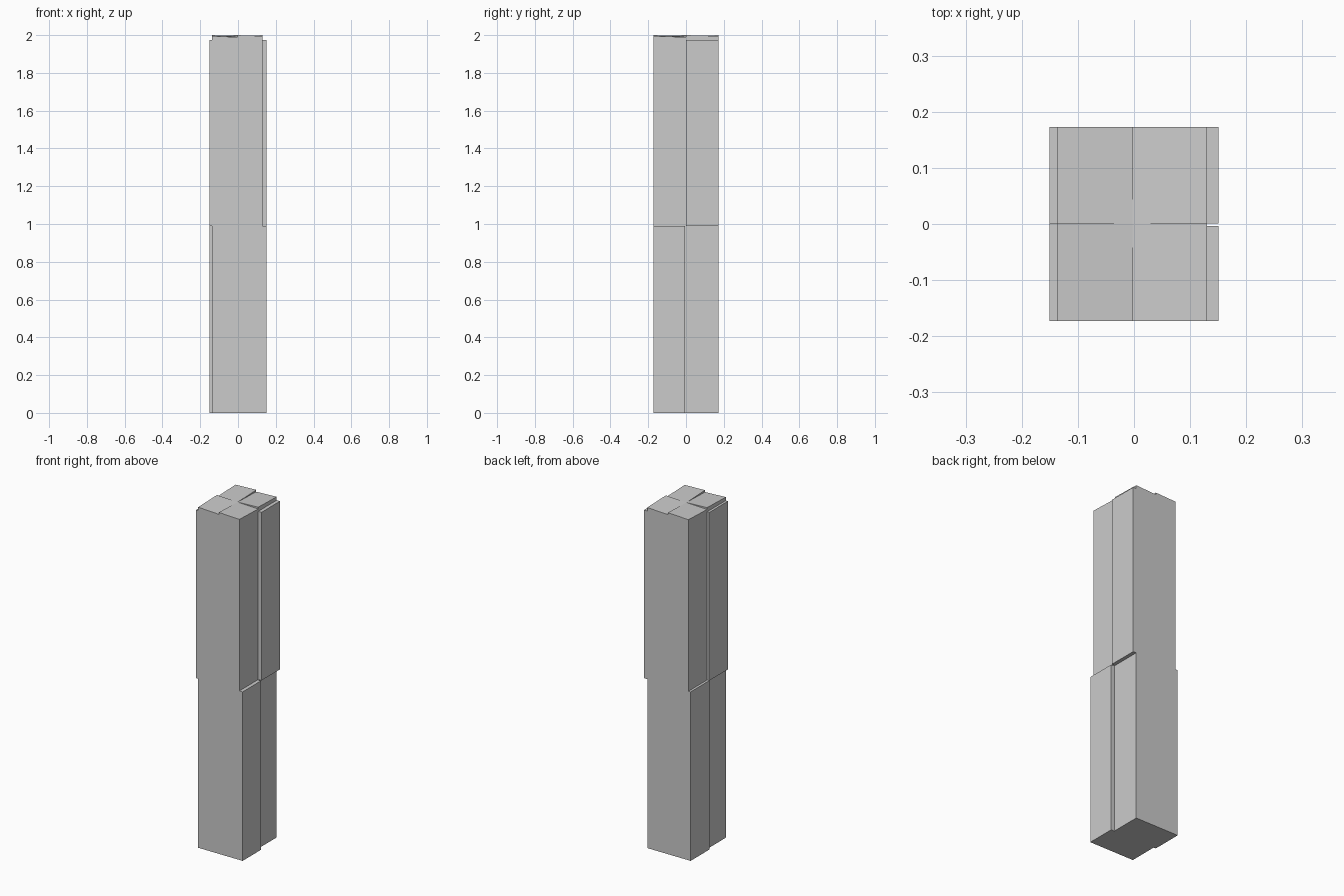
import bpy

if "Cube" in bpy.data.objects:
    bpy.data.objects.remove(bpy.data.objects["Cube"])

X0, X1, Y0, Y1 = -0.151, 0.151, -0.173, 0.173   # outer limits
IN_L, IN_R = -0.137, 0.130                      # recessed side faces
MID, TOP = 0.99, 1.975                          # half joint and shoulder heights


def prism(name, base, z0, tops):
    """Prism over a counter-clockwise quad, with one top height per corner."""
    verts = [(x, y, z0) for x, y in base]
    verts += [(x, y, z) for (x, y), z in zip(base, tops)]
    faces = [(3, 2, 1, 0), (4, 5, 6, 7)]
    faces += [(i, (i + 1) % 4, (i + 1) % 4 + 4, i + 4) for i in range(4)]
    mesh = bpy.data.meshes.new(name)
    mesh.from_pydata(verts, [], faces)
    obj = bpy.data.objects.new(name, mesh)
    bpy.context.collection.objects.link(obj)
    return obj


def block(name, x0, x1, y0, y1, z0, z1):
    return prism(name, [(x0, y0), (x1, y0), (x1, y1), (x0, y1)], z0, [z1] * 4)


# Pillar halves: front and back slabs shifted sideways, swapped above the joint
block("lower_front_slab", IN_L, X1, Y0, -0.004, 0, MID)
block("lower_back_slab", X0, IN_R, -0.004, Y1, 0, MID)
block("upper_front_slab", X0, IN_R, Y0, 0.001, MID, TOP)
block("upper_back_slab", IN_L, X1, 0.001, Y1, MID, TOP)

# Cap: four slightly tilted quarters in a pinwheel around the middle
cx, cy = -0.003, 0.001
ring = [(IN_R, cy), (IN_R, Y1), (cx, Y1), (IN_L, Y1),
        (IN_L, cy), (IN_L, Y0), (cx, Y0), (IN_R, Y0)]
names = ["back_right", "back_left", "front_left", "front_right"]
for i, name in enumerate(names):
    start, corner, end = ring[2 * i], ring[2 * i + 1], ring[(2 * i + 2) % 8]
    prism("cap_" + name, [(cx, cy), start, corner, end], TOP,
          [1.994, 2.0, 1.995, 1.989])
